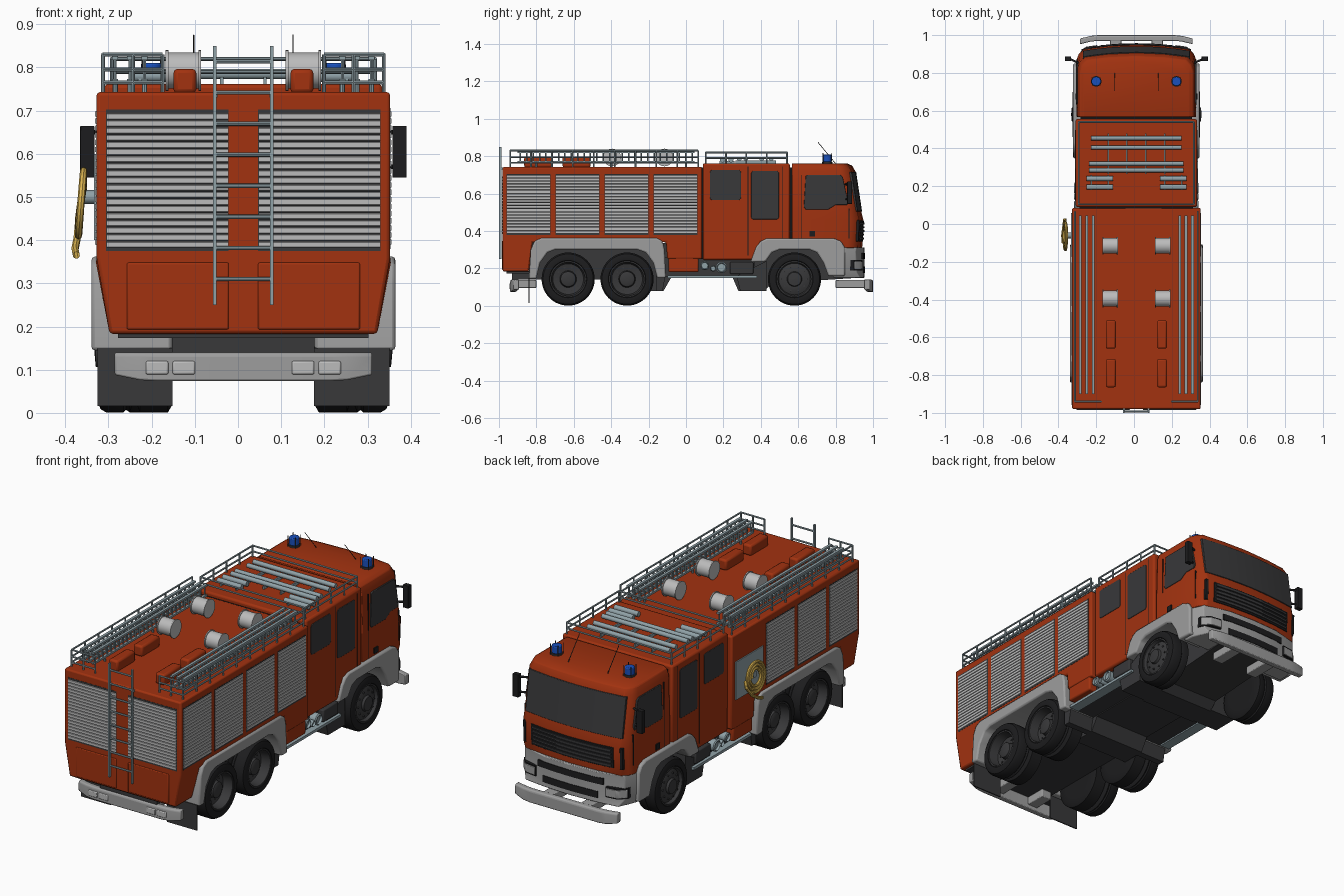
import bpy, bmesh
from math import sin, cos, pi, radians
from mathutils import Vector, Matrix

if "Cube" in bpy.data.objects:
    bpy.data.objects.remove(bpy.data.objects["Cube"])

CX = 0.0125                      # truck centreline (the hose reel sticks out on one side)
RED, DARK, BLACK = (.36, .032, .005), (.04, .04, .042), (.012, .012, .013)
LIGHT, STEEL, GREY = (.5, .5, .5), (.28, .36, .39), (.34, .34, .34)
BLUE, YELLOW = (.01, .08, .5), (.7, .45, .08)
mats = {}

def new(): return bmesh.new()

def finish(name, bm, col, bevel=0, seg=2):
    bmesh.ops.recalc_face_normals(bm, faces=bm.faces)
    me = bpy.data.meshes.new(name)
    bm.to_mesh(me); bm.free()
    ob = bpy.data.objects.new(name, me)
    bpy.context.collection.objects.link(ob)
    ob.location.x = CX
    if col not in mats:
        mats[col] = bpy.data.materials.new("paint_%d" % len(mats))
        mats[col].diffuse_color = (*col, 1)
    me.materials.append(mats[col])
    bpy.ops.object.select_all(action='DESELECT')
    ob.select_set(True)
    bpy.context.view_layer.objects.active = ob
    bpy.ops.object.shade_smooth_by_angle(angle=radians(35))
    if bevel:
        m = ob.modifiers.new("bevel", 'BEVEL')
        m.width, m.segments, m.limit_method = bevel, seg, 'ANGLE'

def box(bm, x0, x1, y0, y1, z0, z1, mirror=False):
    mid = Vector(((x0 + x1) / 2, (y0 + y1) / 2, (z0 + z1) / 2))
    bmesh.ops.create_cube(bm, size=1, matrix=Matrix.Translation(mid) @ Matrix.Diagonal((x1 - x0, y1 - y0, z1 - z0, 1)))
    if mirror: box(bm, -x1, -x0, y0, y1, z0, z1)

def loft(bm, rings):
    vs = [[bm.verts.new(p) for p in r] for r in rings]
    n = len(vs[0])
    for a, b in zip(vs, vs[1:]):
        for i in range(n):
            bm.faces.new((a[i], a[(i + 1) % n], b[(i + 1) % n], b[i]))
    bm.faces.new(vs[0][::-1]); bm.faces.new(vs[-1])

def prism(bm, pts, x0, x1, mirror=False):      # y-z outline extruded along x
    loft(bm, [[(x, y, z) for y, z in pts] for x in (x0, x1)])
    if mirror: prism(bm, pts, -x0, -x1)

def rod(bm, a, b, r, seg=8, mirror=False):
    a, b = Vector(a), Vector(b)
    q = (b - a).to_track_quat('Z', 'Y').to_matrix().to_4x4()
    bmesh.ops.create_cone(bm, cap_ends=True, segments=seg, radius1=r, radius2=r, depth=(b - a).length,
                          matrix=Matrix.Translation((a + b) / 2) @ q)
    if mirror: rod(bm, (-a.x, a.y, a.z), (-b.x, b.y, b.z), r, seg)

def lathe(bm, prof, y, z, s=1, seg=48):        # (x, radius) profile turned around an x axis
    loft(bm, [[(s * x, y + r * cos(2 * pi * i / seg), z + r * sin(2 * pi * i / seg)) for i in range(seg)] for x, r in prof])

def rrect(y0, y1, z0, z1, r=.015, n=4):
    return [(cy + r * cos(a + k * pi / 2 / n), cz + r * sin(a + k * pi / 2 / n))
            for cy, cz, a in ((y1 - r, z1 - r, 0), (y0 + r, z1 - r, pi / 2), (y0 + r, z0 + r, pi), (y1 - r, z0 + r, 1.5 * pi))
            for k in range(n + 1)]

# equipment body with tapered tail
bm = new()
prism(bm, [(-.98, .183), (-.98, .36), (-.98, .743), (.085, .743), (.085, .25), (-.1, .25), (-.107, .34), (-.82, .34), (-.84, .183)], -.34, .34)
for v in bm.verts:
    if v.co.z < .2: v.co.x *= .31 / .34
finish("equipment_body", bm, RED, .008)

# roller shutters: slats on the sides and the rear
back, slats = new(), new()
bays = [(-.957, -.727), (-.695, -.465), (-.433, -.203), (-.171, .059)]
N, P = 19, .0165
for s in (1, -1):
    for y0, y1 in bays[:4 if s > 0 else 3]:
        box(back, *sorted((s * .335, s * .3408)), y0 - .003, y1 + .003, .38, .706)
        for i in range(N):
            z = .388 + i * P
            loft(slats, [[(s * .340, y, z), (s * .3432, y, z + .002), (s * .3432, y, z + .013), (s * .340, y, z + .015)] for y in (y0, y1)])
box(back, .034, .318, -.981, -.97, .375, .703, True)
for s in (1, -1):
    for i in range(N):
        z = .382 + i * P
        loft(slats, [[(s * x, -.980, z), (s * x, -.984, z + .002), (s * x, -.984, z + .013), (s * x, -.980, z + .015)] for x in (.036, .316)])
finish("shutter_recesses", back, DARK)
finish("shutter_slats", slats, LIGHT)

# rear lower doors
bm = new()
box(bm, .034, .27, -.984, -.97, .193, .348, True)
finish("rear_lower_doors", bm, RED, .004)

# crew compartment stepped over the front arch, low side lockers, gap filler
bm = new()
prism(bm, [(.09, .245), (.09, .762), (.555, .762), (.555, .34), (.40, .34), (.375, .245)], -.322, .322)
finish("crew_compartment", bm, RED, .01)
bm = new()
box(bm, .2, .337, -.094, .068, .18, .285, True)
finish("low_lockers", bm, RED, .008)
bm = new()
box(bm, -.295, .295, .54, .58, .33, .74)
box(bm, -.3, .3, .08, .1, .25, .74)
finish("cab_gap", bm, BLACK)

# front cab lofted upwards with a bowed face
levels = [(.31, .317, .942), (.46, .317, .948), (.50, .317, .938), (.72, .311, .905), (.75, .300, .888), (.762, .28, .86)]
def cab_y(x, z):
    for (za, _, ya), (zb, _, yb) in zip(levels, levels[1:]):
        if z <= zb: return ya + (yb - ya) * max(0, z - za) / (zb - za) - .3 * x * x
def bump_y(x, z): return .955 - .3 * x * x - max(0, abs(x) - .27) * .9
def outline(z, hw, f, yb):
    half = [(hw, yb), (hw, f(hw, z) - .05), (hw - .012, f(hw, z) - .018), (hw - .04, f(hw - .04, z)), (.15, f(.15, z))]
    return [(x, y, z) for x, y in half] + [(0, f(0, z), z)] + [(-x, y, z) for x, y in half[::-1]]
bm = new()
loft(bm, [outline(z, hw, cab_y, .567) for z, hw, _ in levels])
finish("front_cab", bm, RED, .004)

def panel(bm, x0, x1, z0, z1, f, out=.004, mirror=False):   # slab following a bowed face
    xs = [x0 + (x1 - x0) * i / 8 for i in range(9)]
    loft(bm, [[(x, f(x, z0) - .02, z0), (x, f(x, z0) + out, z0), (x, f(x, z1) + out, z1), (x, f(x, z1) - .02, z1)] for x in xs])
    if mirror: panel(bm, -x1, -x0, z0, z1, f, out)

# windows
bm = new()
panel(bm, -.283, .283, .505, .715, cab_y)
prism(bm, [(.63, .53), (.64, .695), (.65, .70), (.825, .70), (.838, .69), (.866, .56), (.862, .54), (.80, .54), (.76, .515), (.64, .515)], .305, .3185, True)
prism(bm, rrect(.128, .294, .565, .727), .31, .3245, True)
prism(bm, rrect(.348, .497, .462, .722), .31, .3245, True)
finish("windows", bm, DARK, .002)

# door seams and handles
bm = new()
for y, z0, z1, x in ((.33, .27, .745, .3225), (.515, .36, .745, .3225), (.615, .36, .70, .3172), (.87, .36, .52, .3172)):
    box(bm, .3, x + .0005, y, y + .003, z0, z1, True)
box(bm, .3, .323, .66, .69, .37, .40, True)
finish("seams_and_handles", bm, BLACK)

# grille with bars
bm = new()
panel(bm, -.24, .24, .345, .455, cab_y, .003)
panel(bm, .275, .29, .345, .46, cab_y, .004, True)
finish("grille", bm, BLACK, .002)
bm = new()
for i in range(5): panel(bm, -.23, .23, .355 + i * .02, .365 + i * .02, cab_y, .008)
finish("grille_bars", bm, DARK)

# lower front panel, slots and headlights
bm = new()
loft(bm, [outline(z, hw, bump_y, yb) for z, hw, yb in ((.15, .31, .79), (.18, .328, .775), (.29, .333, .76), (.313, .33, .76))])
finish("lower_front_panel", bm, GREY, .004)
bm = new()
panel(bm, -.19, .19, .25, .283, bump_y, .002)
panel(bm, -.16, .16, .175, .21, bump_y, .002)
panel(bm, .205, .305, .19, .245, bump_y, .002, True)
finish("front_slots", bm, BLACK)
bm = new()
panel(bm, .208, .302, .196, .238, bump_y, .005, True)
finish("headlights", bm, GREY, .002)

# wheel arch fenders
bm = new()
prism(bm, [(-.84, .145), (-.83, .30), (-.81, .345), (-.775, .362), (-.155, .362), (-.125, .345), (-.115, .30), (-.107, .15),
           (-.155, .15), (-.175, .23), (-.215, .285), (-.26, .30), (-.70, .30), (-.74, .285), (-.78, .23), (-.80, .145)], .165, .352, True)
prism(bm, [(.345, .235), (.375, .315), (.40, .345), (.43, .36), (.79, .36), (.83, .345), (.85, .31), (.85, .16), (.76, .16),
           (.735, .23), (.70, .285), (.66, .30), (.50, .30), (.46, .285), (.425, .235)], .20, .335, True)
finish("wheel_fenders", bm, GREY, .008)

# chassis, floor and mudflaps
bm = new()
prism(bm, [(-.84, .14), (-.84, .34), (.92, .33), (.92, .15), (.46, .12), (.42, .08), (.28, .08), (.25, .15),
           (-.08, .15), (-.12, .08), (-.25, .08), (-.29, .14)], -.164, .164)
prism(bm, [(.29, .08), (.27, .16), (.43, .24), (.43, .08)], .16, .31, True)
prism(bm, [(-.16, .08), (-.16, .16), (-.11, .16), (-.125, .08)], .16, .31, True)
box(bm, -.29, .29, -.12, .37, .155, .26)
box(bm, -.165, .165, -.93, -.84, .14, .185)
box(bm, -.29, .29, -.96, -.83, .174, .184)
box(bm, .164, .338, -.842, -.836, .016, .15, True)
finish("chassis_and_mudflaps", bm, DARK)

# bumper beams front and rear
bm = new()
for s, yo in ((1, 1.0), (-1, .94)):
    ring = lambda x, d, lo: [(x, s * (yo - d - .03), lo), (x, s * (yo - d), lo), (x, s * (yo - d), .133), (x, s * (yo - d - .005), .14), (x, s * (yo - d - .03), .14)]
    loft(bm, [ring(*a) for a in ((-.298, .018, .088), (-.24, .004, .076), (-.2, 0, .074), (.2, 0, .074), (.24, .004, .076), (.298, .018, .088))])
    box(bm, .08, .14, *sorted((s * .8, s * (yo - .02))), .095, .139, True)
finish("bumper_beams", bm, GREY, .004)
bm = new()
for x in (.112, .174):
    box(bm, x, x + .052, -.944, -.93, .089, .12, True)
finish("bumper_lamps", bm, LIGHT, .004)

# wheels: dual at the rear axles, single at the front
tyres, rims = new(), new()
for s in (1, -1):
    for y in (-.63, -.315, .58):
        rear = y < 0
        out = [(.263, .142), (.272, .136), (.278, .142), (.318, .142), (.331, .134), (.338, .115), (.336, .1), (.325, .094), (.26, .09)]
        inner = [(.165, .09), (.165, .125), (.175, .142), (.24, .142), (.248, .12), (.255, .12)] if rear else [(.225, .09), (.225, .125), (.235, .142)]
        lathe(tyres, inner + out, y, .143, s)
        rim = [(.255, .09), (.334, .097), (.334, .09), (.285, .082), (.278, .045), (.31, .04), (.315, .03), (.315, .004)] if rear else \
              [(.25, .09), (.334, .097), (.334, .09), (.318, .084), (.33, .055), (.33, .04), (.342, .036), (.345, .004)]
        lathe(rims, rim, y, .143, s)
        for k in range(10):
            a, x = k * pi / 5, .276 if rear else .322
            c = (y + .064 * cos(a), .143 + .064 * sin(a))
            rod(rims, (s * x, *c), (s * (x + .01), *c), .005, 6)
finish("tyres", tyres, BLACK)
finish("wheel_rims", rims, DARK)

# pump fittings below the crew compartment
bm = new()
for y, z, r in ((.10, .215, .024), (.145, .20, .017), (.19, .205, .03)):
    for s in (1, -1):
        lathe(bm, [(.25, r), (.325, r), (.33, r * .8), (.318, r * .7), (.318, .002)], y, z, s, 20)
box(bm, .27, .325, -.1, .38, .148, .162, True)
finish("pump_fittings", bm, STEEL)
bm = new()
box(bm, .27, .322, .235, .36, .17, .235, True)
finish("battery_boxes", bm, DARK, .006)

# ladder at the rear
bm = new()
box(bm, .062, .070, -.9995, -.987, .25, .85, True)
for i in range(8): rod(bm, (-.064, -.993, .31 + i * .072), (.064, -.993, .31 + i * .072), .005)
box(bm, .06, .07, -.99, -.97, .73, .74, True)
finish("rear_ladder", bm, STEEL)

# roof railings
bm = new()
for z in (.765, .795, .83):
    rod(bm, (.325, .065, z), (.325, -.94, z), .0045, 8, True)
    rod(bm, (.325, -.94, z), (.187, -.94, z), .0045, 8, True)
for i in range(10): rod(bm, (.325, .065 - i * 1.005 / 9, .74), (.325, .065 - i * 1.005 / 9, .83), .0045, 8, True)
for x in (.187, .255): rod(bm, (x, -.94, .74), (x, -.94, .83), .0045, 8, True)
for z in (.79, .82):
    rod(bm, (.305, .105, z), (.305, .54, z), .0045, 8, True)
    for y in (.105, .54): rod(bm, (-.305, y, z), (.305, y, z), .0045)
for i in range(5): rod(bm, (.305, .105 + i * .10875, .755), (.305, .105 + i * .10875, .82), .0045, 8, True)
finish("roof_railings", bm, STEEL)

# ladders carried on edge on the roof
bm = new()
for x in (.297, .263, .229):
    for z in (.768, .822): box(bm, x - .007, x + .007, -.9, .045, z - .005, z + .005, True)
    for i in range(28): rod(bm, (x, -.885 + i * .034, .768), (x, -.885 + i * .034, .822), .004, 6, True)
    for y in (-.8, -.4, 0): rod(bm, (x, y, .74), (x, y, .765), .006, 8, True)
finish("roof_ladders", bm, STEEL)

# suction pipes on the crew roof
bm = new()
for y in (.455, .405, .32, .285):
    w = .25 if y < .35 else .24
    rod(bm, (-w, y, .785), (w, y, .785), .012, 14)
for y in (.24, .195): rod(bm, (.125, y, .78), (.265, y, .78), .0135, 14, True)
for x in (.05, .15): box(bm, x - .004, x + .004, .265, .48, .76, .778, True)
for x in (.15, .24): box(bm, x - .004, x + .004, .18, .26, .76, .775, True)
finish("suction_pipes", bm, STEEL)

# roof hose drums and red boxes
bm = new()
for s in (1, -1):
    for y in (-.115, -.395):
        lathe(bm, [(.098, .003), (.098, .047), (.104, .047), (.104, .042), (.174, .042), (.174, .047), (.18, .047), (.18, .003)], y, .793, s, 32)
finish("hose_drums", bm, LIGHT)
bm = new()
for y in (-.585, -.79): box(bm, .109, .162, y - .075, y + .075, .74, .797, True)
finish("roof_boxes", bm, RED, .01)

# beacons with guards, antennas
bm, guard = new(), new()
for s in (1, -1):
    x, y = s * .2125, .755
    rod(bm, (x, y, .77), (x, y, .81), .025, 24)
    rod(guard, (x, y, .755), (x, y, .77), .028, 24)
    for k in range(4):
        p = (x + .031 * cos(k * pi / 2 + .8), y + .031 * sin(k * pi / 2 + .8))
        rod(guard, (*p, .76), (*p, .818), .002, 6)
    rod(guard, (s * .115, .80, .76), (s * .115, .705, .875), .0018, 6)
finish("beacons", bm, BLUE, .004)
finish("beacon_guards_and_antennas", guard, DARK)

# side mirrors
bm = new()
box(bm, .345, .378, .862, .888, .545, .665, True)
for z in (.57, .65): rod(bm, (.30, .85, z), (.355, .875, z), .006, 8, True)
finish("side_mirrors", bm, BLACK, .008)

# hose reel on the left side
bm = new()
box(bm, -.346, -.33, -.171, .059, .40, .60)
rod(bm, (-.34, -.06, .50), (-.375, -.06, .50), .016, 20)
finish("hose_reel_panel", bm, STEEL)
cu = bpy.data.curves.new("hose", 'CURVE')
cu.dimensions, cu.bevel_depth, cu.bevel_resolution = '3D', .0085, 2
pts = []
for i in range(97):
    a, r = i * pi / 16, .032 + .052 * i / 96
    pts.append((-.376 + .006 * sin(a), -.06 + r * cos(a), .49 + r * sin(a)))
pts += [(-.38, .022, .46), (-.385, -.02, .405), (-.39, -.06, .38), (-.387, -.10, .365)]
sp = cu.splines.new('POLY')
sp.points.add(len(pts) - 1)
for p, c in zip(sp.points, pts): p.co = (*c, 1)
tmp = bpy.data.objects.new("hose_path", cu)
bpy.context.collection.objects.link(tmp)
bm = new()
bm.from_mesh(tmp.to_mesh())
bpy.data.objects.remove(tmp)
finish("hose", bm, YELLOW)

for m in bpy.data.materials:
    if m.users and not m.is_grease_pencil:
        m.use_nodes = True
        m.node_tree.nodes["Principled BSDF"].inputs["Base Color"].default_value = m.diffuse_color
